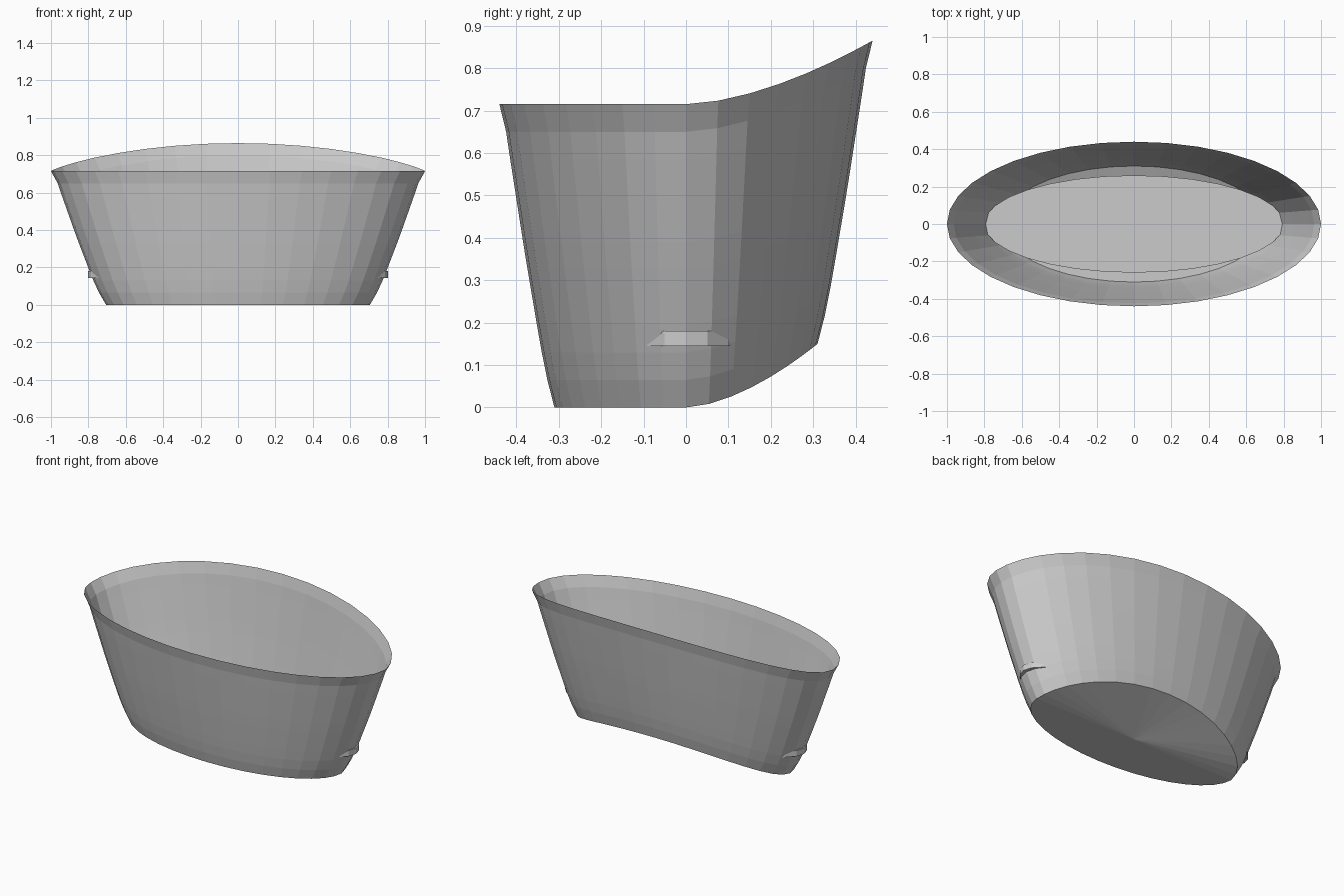
import bpy, bmesh, math

if "Cube" in bpy.data.objects:
    bpy.data.objects.remove(bpy.data.objects["Cube"])

SIDES = 36
RATIO = 0.44      # depth of the ellipse relative to its width
LIFT = 0.15       # how far the back edge is raised

# half-width of the tub at each height: (x, z)
PROFILE = [(0.705, 0), (0.743, 0.065), (0.773, 0.13), (0.799, 0.195),
           (0.824, 0.26), (0.849, 0.325), (0.873, 0.39), (0.896, 0.455),
           (0.919, 0.52), (0.942, 0.585), (0.964, 0.65), (1.0, 0.715)]


def finish(bm, name):
    bmesh.ops.recalc_face_normals(bm, faces=bm.faces)
    mesh = bpy.data.meshes.new(name)
    bm.to_mesh(mesh)
    bm.free()
    obj = bpy.data.objects.new(name, mesh)
    bpy.context.collection.objects.link(obj)
    return obj


# Tub shell: stacked elliptical rings, swept upward on the back half
bm = bmesh.new()
rings = []
for r, z in PROFILE:
    ring = []
    for i in range(SIDES):
        a = 2 * math.pi * i / SIDES
        s = math.sin(a)
        lift = LIFT * max(s, 0) ** 1.65
        ring.append(bm.verts.new((r * math.cos(a), r * RATIO * s, z + lift)))
    rings.append(ring)
for low, high in zip(rings, rings[1:]):
    for i in range(SIDES):
        j = (i + 1) % SIDES
        bm.faces.new((low[i], low[j], high[j], high[i]))
# Underside: fan of triangles
centre = bm.verts.new((0, 0, 0))
for i in range(SIDES):
    bm.faces.new((centre, rings[0][(i + 1) % SIDES], rings[0][i]))
finish(bm, "tub_shell")

# Inner floor: flat oval slab whose ends poke through the shell
bm = bmesh.new()
bmesh.ops.create_cone(bm, cap_ends=True, segments=32, radius1=1, radius2=1, depth=1)
bmesh.ops.scale(bm, vec=(0.802, 0.26, 0.035), verts=bm.verts)
bmesh.ops.translate(bm, vec=(0, 0, 0.1625), verts=bm.verts)
finish(bm, "inner_floor")
